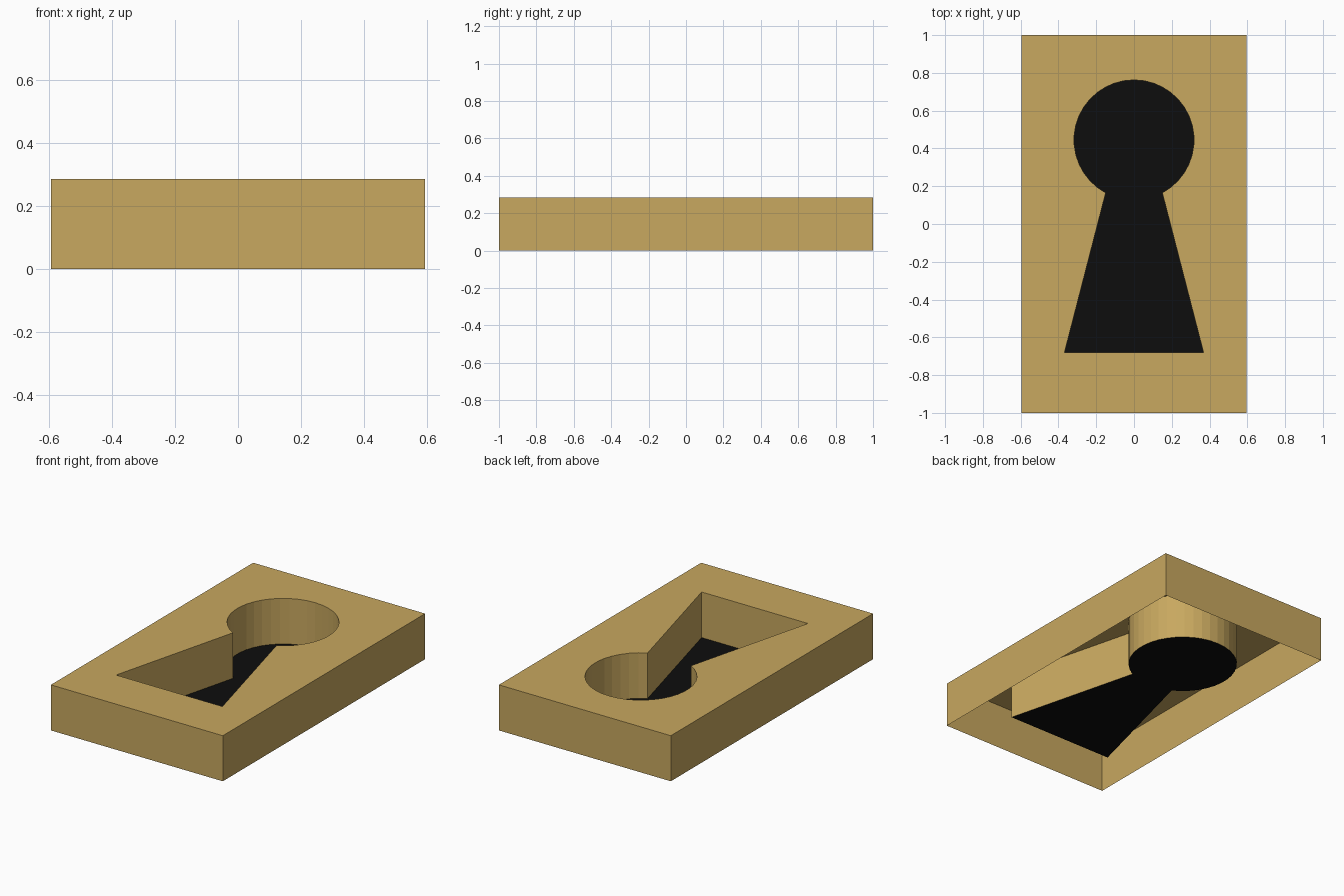
import bpy, bmesh
from math import sin, cos, atan2, pi, hypot

cube = bpy.data.objects.get("Cube")
if cube:
    bpy.data.objects.remove(cube, do_unlink=True)

HALF_W, HALF_L, HEIGHT = 0.595, 1.0, 0.285
CENTRE_Y = 0.445                 # centre of the round part of the keyhole
NECK_X, NECK_Y = 0.15, 0.165     # where the circle meets the flared slot
FOOT_X, FOOT_Y = 0.368, -0.68    # lower corners of the slot
ARC_STEPS = 32


def material(name, rgb):
    mat = bpy.data.materials.new(name)
    mat.use_nodes = True
    colour = (*rgb, 1)
    mat.diffuse_color = colour
    mat.node_tree.nodes["Principled BSDF"].inputs["Base Color"].default_value = colour
    return mat


def add_object(name, bm, mat):
    mesh = bpy.data.meshes.new(name)
    bm.to_mesh(mesh)
    bm.free()
    mesh.materials.append(mat)
    obj = bpy.data.objects.new(name, mesh)
    bpy.context.collection.objects.link(obj)
    return obj


def add_loop(bm, points, z):
    verts = [bm.verts.new((x, y, z)) for x, y in points]
    return [bm.edges.new((v, verts[i - 1])) for i, v in enumerate(verts)]


def keyhole_profile():
    # Arc from the right neck over the top to the left neck, then the slot foot
    radius = hypot(NECK_X, NECK_Y - CENTRE_Y)
    start = atan2(NECK_Y - CENTRE_Y, NECK_X)
    sweep = pi - 2 * start
    arc = [(radius * cos(start + sweep * i / ARC_STEPS),
            CENTRE_Y + radius * sin(start + sweep * i / ARC_STEPS))
           for i in range(ARC_STEPS + 1)]
    return arc + [(-FOOT_X, FOOT_Y), (FOOT_X, FOOT_Y)]


brass = material("brass", (0.578, 0.392, 0.115))
black = material("black", (0.004, 0.004, 0.004))
outline = [(-HALF_W, -HALF_L), (HALF_W, -HALF_L), (HALF_W, HALF_L), (-HALF_W, HALF_L)]
keyhole = keyhole_profile()

# Hollow plate: pierced top sheet with outer and keyhole walls, open underneath
bm = bmesh.new()
edges = add_loop(bm, outline, HEIGHT) + add_loop(bm, keyhole, HEIGHT)
bmesh.ops.triangle_fill(bm, use_beauty=True, edges=edges, normal=(0, 0, 1))
walls = bmesh.ops.extrude_edge_only(bm, edges=edges)
for v in walls["geom"]:
    if isinstance(v, bmesh.types.BMVert):
        v.co.z = 0
bmesh.ops.recalc_face_normals(bm, faces=bm.faces)
bm.normal_update()
if any(f.normal.z < -0.5 for f in bm.faces):
    bmesh.ops.reverse_faces(bm, faces=bm.faces)
add_object("keyhole_plate", bm, brass)

# Dark floor closing the bottom of the keyhole
bm = bmesh.new()
bm.faces.new([bm.verts.new((x, y, 0)) for x, y in keyhole])
add_object("keyhole_floor", bm, black)
